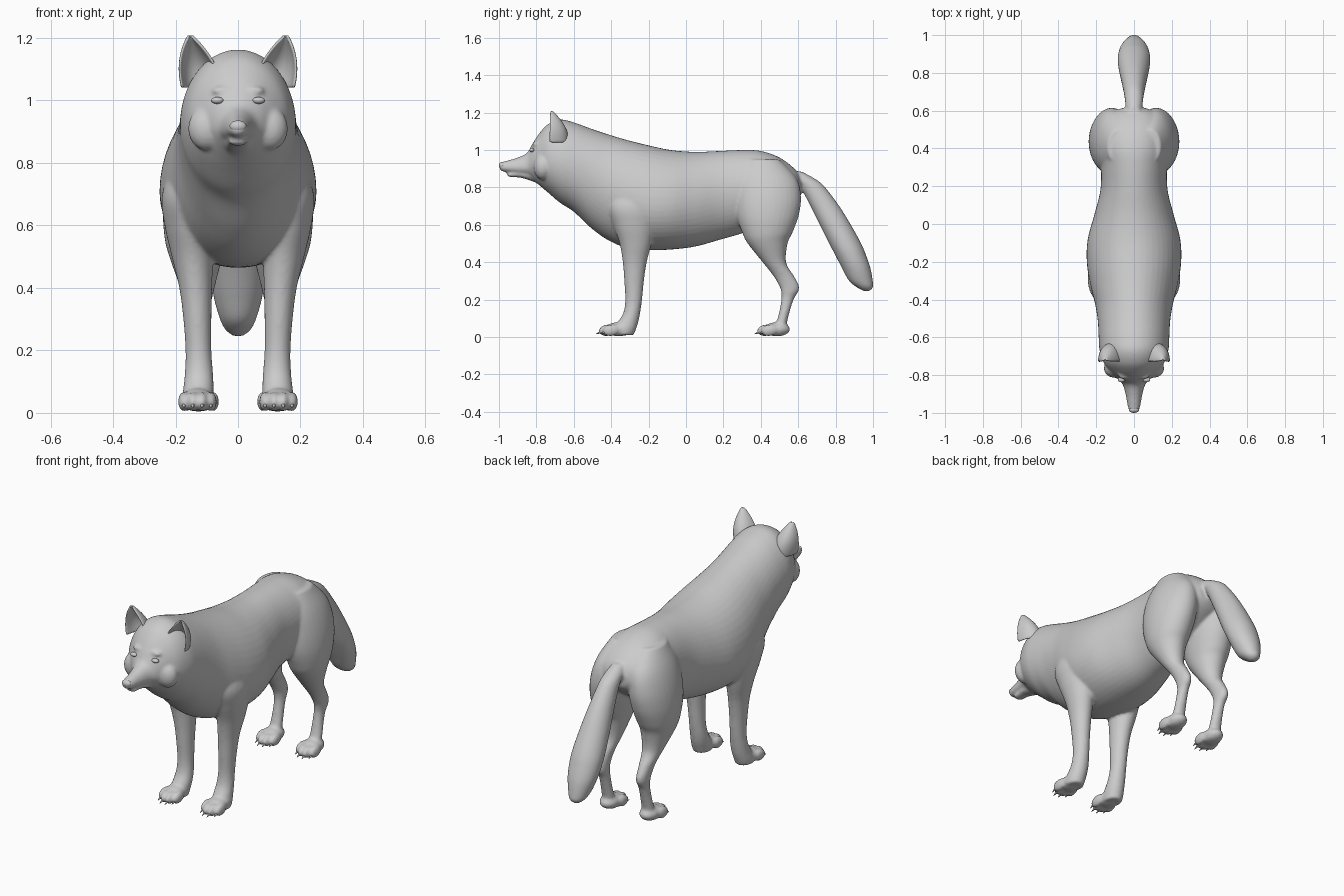
import bpy, bmesh, math
from mathutils import Matrix, Vector

if "Cube" in bpy.data.objects:
    bpy.data.objects.remove(bpy.data.objects["Cube"])


def spline(rows, n=5):
    # Catmull-Rom interpolation of every column
    out = []
    for i in range(len(rows) - 1):
        p0, p1, p2 = rows[max(i - 1, 0)], rows[i], rows[i + 1]
        p3 = rows[min(i + 2, len(rows) - 1)]
        for k in range(n):
            t = k / n
            out.append([0.5 * (2 * b + (c - a) * t + (2 * a - 5 * b + 4 * c - d) * t * t
                               + (3 * b - a - 3 * c + d) * t ** 3)
                        for a, b, c, d in zip(p0, p1, p2, p3)])
    return out + [list(rows[-1])]


def loft(bm, rows, place, sides=32):
    # each row: position, a min, a max, b min, b max, b of the widest point
    rings = []
    for t, a0, a1, b0, b1, bc in spline(rows):
        ring = []
        for k in range(sides):
            ang = 2 * math.pi * k / sides
            s = math.sin(ang)
            a = (a0 + a1) / 2 + (a1 - a0) / 2 * math.cos(ang)
            b = bc + s * (b1 - bc if s > 0 else bc - b0)
            ring.append(bm.verts.new(place(t, a, b)))
        rings.append(ring)
    faces = [bm.faces.new(rings[0]), bm.faces.new(rings[-1])]
    for r, q in zip(rings, rings[1:]):
        for k in range(sides):
            j = (k + 1) % sides
            faces.append(bm.faces.new((r[k], r[j], q[j], q[k])))
    bmesh.ops.recalc_face_normals(bm, faces=faces)


def ball(bm, loc, size, rot=0):
    m = Matrix.Translation(loc) @ Matrix.Rotation(rot, 4, 'X') @ Matrix.Diagonal((*size, 1))
    bmesh.ops.create_uvsphere(bm, u_segments=20, v_segments=14, radius=1, matrix=m)


def finish(bm, name):
    me = bpy.data.meshes.new(name)
    bm.to_mesh(me)
    bm.free()
    for p in me.polygons:
        p.use_smooth = True
    ob = bpy.data.objects.new(name, me)
    bpy.context.collection.objects.link(ob)
    return ob


def along_y(t, a, b):
    return (a, t, b)


body = bmesh.new()

# Head, neck and torso: y, half width, bottom, top, widest height
torso = [(-.998, .012, .90, .925, .912), (-.985, .027, .887, .935, .91),
         (-.95, .036, .88, .945, .905), (-.90, .045, .872, .96, .905),
         (-.85, .06, .862, .985, .91), (-.82, .087, .84, 1.035, .93),
         (-.78, .125, .808, 1.095, .94), (-.735, .16, .77, 1.14, .94),
         (-.67, .182, .715, 1.163, .93), (-.60, .187, .67, 1.148, .91),
         (-.51, .192, .585, 1.115, .87), (-.42, .207, .52, 1.085, .80),
         (-.32, .232, .478, 1.055, .74), (-.20, .25, .465, 1.025, .71),
         (-.08, .245, .468, 1.0, .71), (.05, .21, .484, .99, .73),
         (.18, .178, .52, .995, .76), (.30, .175, .555, 1.0, .78),
         (.40, .185, .60, .995, .80), (.50, .18, .66, .96, .80),
         (.58, .13, .72, .90, .80), (.615, .06, .76, .85, .80)]
loft(body, [(y, -w, w, lo, hi, mid) for y, w, lo, hi, mid in torso], along_y, 48)

# Lower jaw
jaw = [(-.957, .012, .862, .872), (-.94, .028, .856, .878),
       (-.88, .034, .851, .884), (-.80, .05, .825, .90)]
loft(body, [(y, -w, w, lo, hi, (lo + hi) / 2) for y, w, lo, hi in jaw], along_y)

# Tail: height, half width, front, back
tail = [(.885, .03, .53, .62), (.84, .045, .56, .70), (.80, .05, .61, .745),
        (.70, .062, .665, .82), (.60, .075, .715, .882), (.50, .085, .765, .937),
        (.44, .086, .797, .962), (.37, .078, .833, .986), (.30, .058, .872, .999),
        (.265, .04, .915, 1.0), (.246, .015, .95, .98)]
loft(body, [(z, -w, w, f, b, (f + b) / 2) for z, w, f, b in tail],
     lambda t, a, b: (a, b, t))

# Legs: height, front, back, inner, outer
front_leg = [(.82, -.40, -.22, .09, .20), (.70, -.42, -.17, .08, .243),
             (.60, -.39, -.17, .08, .235), (.50, -.355, -.185, .08, .212),
             (.40, -.338, -.21, .083, .188), (.30, -.33, -.225, .085, .175),
             (.20, -.325, -.235, .085, .168), (.13, -.335, -.245, .08, .17),
             (.08, -.365, -.255, .078, .175), (.04, -.39, -.268, .08, .18),
             (.01, -.385, -.28, .085, .175)]
hind_leg = [(.95, .32, .50, .03, .14), (.85, .27, .59, .01, .195),
            (.75, .26, .615, .005, .227), (.65, .27, .603, .015, .24),
            (.56, .30, .57, .035, .235), (.50, .33, .543, .05, .22),
            (.40, .41, .535, .075, .185), (.33, .465, .575, .09, .165),
            (.28, .495, .602, .095, .158), (.245, .508, .602, .095, .155),
            (.20, .51, .575, .095, .15), (.10, .49, .545, .09, .155),
            (.04, .46, .535, .085, .16), (.01, .46, .525, .085, .16)]
toes = [(-.043, .022), (-.015, 0), (.015, 0), (.043, .022)]
claws = bmesh.new()
for s in (1, -1):
    for leg, px, tip in ((front_leg, .13, -.465), (hind_leg, .123, .382)):
        loft(body, [(z, x0, x1, f, b, (f + b) / 2) for z, f, b, x0, x1 in leg],
             lambda t, a, b: (s * a, b, t))
        # paw pad, toes and claws
        ball(body, (s * px, tip + .105, .042), (.052, .07, .038))
        for dx, back in toes:
            x, y = s * (px + dx), tip + back
            ball(body, (x, y + .042, .036), (.019, .045, .031), .15)
            m = Matrix.Translation((x, y - .002, .022)) @ Matrix.Rotation(math.radians(110), 4, 'X')
            bmesh.ops.create_cone(claws, cap_ends=True, segments=10, radius1=.008,
                                  radius2=.001, depth=.032, matrix=m)
    # brow and cheek
    ball(body, (s * .05, -.80, 1.03), (.035, .022, .016))
    ball(body, (s * .10, -.765, .91), (.06, .05, .07))

wolf = finish(body, "body")
re = wolf.modifiers.new("blend", 'REMESH')
re.mode = 'VOXEL'
re.voxel_size = .008
re.use_smooth_shade = True
sm = wolf.modifiers.new("soften", 'SMOOTH')
sm.factor = .5
sm.iterations = 5
finish(claws, "claws")

# Nose
nose = bmesh.new()
ball(nose, (0, -.983, .917), (.027, .017, .019))
finish(nose, "nose")

for s, side in ((1, "left"), (-1, "right")):
    # Eye
    eye = bmesh.new()
    ball(eye, (s * .066, -.824, 1.0), (.02, .014, .011))
    finish(eye, "eye_" + side)

    # Ear: cupped triangular shell, open to the front
    ear = bmesh.new()
    nu, nv = 12, 12
    base, top = Vector((.113, -.632, 1.04)), Vector((.153, -.718, 1.208))
    grid = []
    for j in range(nv + 1):
        v = j / nv
        c = base.lerp(top, v)
        c.y += .025 * math.sin(math.pi * v)
        w = .062 * (1 - v ** 2.2) + .004
        row = []
        for i in range(nu + 1):
            u = 2 * i / nu - 1
            depth = 1.5 * w * u * u
            row.append(ear.verts.new((s * (c.x + w * math.sin(u * 1.5)), c.y - depth, c.z)))
        grid.append(row)
    for j in range(nv):
        for i in range(nu):
            ear.faces.new((grid[j][i], grid[j][i + 1], grid[j + 1][i + 1], grid[j + 1][i]))
    bmesh.ops.recalc_face_normals(ear, faces=ear.faces[:])
    ob = finish(ear, "ear_" + side)
    so = ob.modifiers.new("thickness", 'SOLIDIFY')
    so.thickness = .01
    so.offset = 0
    ob.modifiers.new("smooth", 'SUBSURF').levels = 1
